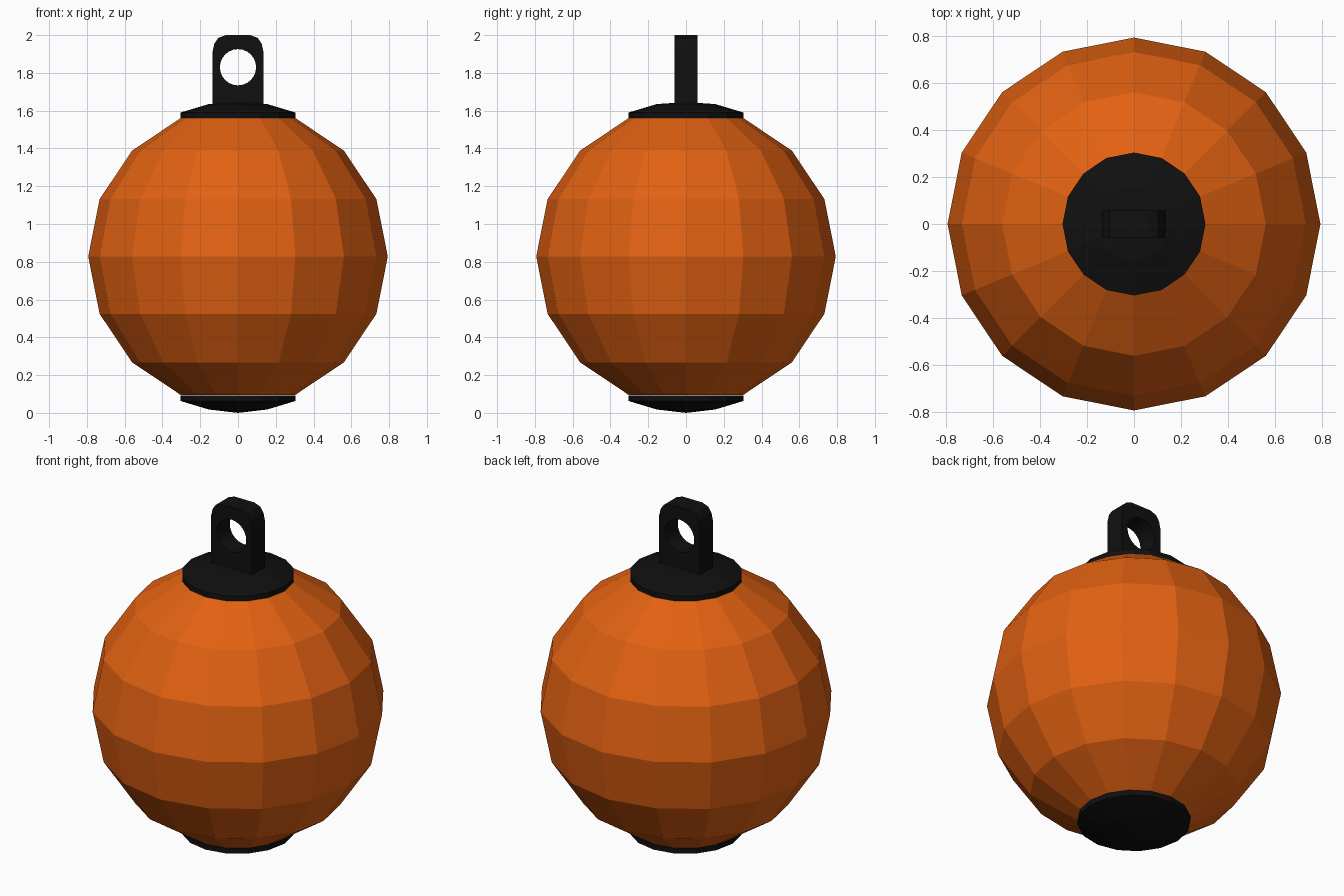
import bpy
import bmesh
import math

if "Cube" in bpy.data.objects:
    bpy.data.objects.remove(bpy.data.objects["Cube"], do_unlink=True)

SIDES = 16
RADIUS = 0.793
CENTRE = 0.828


def make_material(name, colour):
    mat = bpy.data.materials.new(name)
    mat.use_nodes = True
    mat.diffuse_color = colour
    mat.node_tree.nodes["Principled BSDF"].inputs["Base Color"].default_value = colour
    return mat


def lathe(name, profile, mat):
    """Spin (radius, height) points round the z axis; radius zero makes a pole."""
    bm = bmesh.new()
    rings = []
    for r, z in profile:
        count = SIDES if r > 0 else 1
        turn = [math.tau * i / SIDES for i in range(count)]
        rings.append([bm.verts.new((r * math.cos(a), r * math.sin(a), z)) for a in turn])
    for low, high in zip(rings, rings[1:]):
        for i in range(SIDES):
            j = (i + 1) % SIDES
            corners = [low[i % len(low)], low[j % len(low)],
                       high[j % len(high)], high[i % len(high)]]
            bm.faces.new(list(dict.fromkeys(corners)))
    # Close any open end
    for ring in (rings[0], rings[-1]):
        if len(ring) > 1:
            bm.faces.new(ring)
    bmesh.ops.recalc_face_normals(bm, faces=bm.faces)
    mesh = bpy.data.meshes.new(name)
    bm.to_mesh(mesh)
    bm.free()
    mesh.materials.append(mat)
    obj = bpy.data.objects.new(name, mesh)
    bpy.context.collection.objects.link(obj)
    return obj


orange = make_material("orange_paint", (0.76, 0.12, 0.006, 1))
black = make_material("black_plastic", (0.005, 0.005, 0.005, 1))

# Faceted ball, cut off where the caps sit
angles = [math.radians(22.5 * i) for i in range(-3, 4)]
lathe("ball", [(RADIUS * math.cos(a), CENTRE + RADIUS * math.sin(a)) for a in angles], orange)

# Shallow domed caps
lathe("top_cap", [(0.304, 1.56), (0.304, 1.59), (0.155, 1.635), (0, 1.645)], black)
lathe("bottom_cap", [(0, 0), (0.155, 0.018), (0.304, 0.063), (0.304, 0.093)], black)

# Hanging lug: a rounded plate with a round hole, extruded from a flat outline
half = [(0.135, 1.6), (0.135, 1.91), (0.125, 1.955), (0.105, 1.985), (0.065, 2.0)]
outline = half + [(-x, z) for x, z in reversed(half)]
hole = [(0.096 * math.cos(math.tau * i / 24), 1.83 + 0.096 * math.sin(math.tau * i / 24))
        for i in range(24)]
curve = bpy.data.curves.new("hanging_lug", "CURVE")
curve.dimensions = "2D"
curve.fill_mode = "BOTH"
curve.extrude = 0.06
for loop in (outline, hole):
    spline = curve.splines.new("POLY")
    spline.points.add(len(loop) - 1)
    for point, (x, z) in zip(spline.points, loop):
        point.co = (x, z, 0, 1)
    spline.use_cyclic_u = True
curve.materials.append(black)
lug = bpy.data.objects.new("hanging_lug", curve)
lug.rotation_euler.x = math.pi / 2
bpy.context.collection.objects.link(lug)
bpy.ops.object.select_all(action="DESELECT")
lug.select_set(True)
bpy.context.view_layer.objects.active = lug
bpy.ops.object.convert(target="MESH")
bpy.ops.object.shade_flat()
